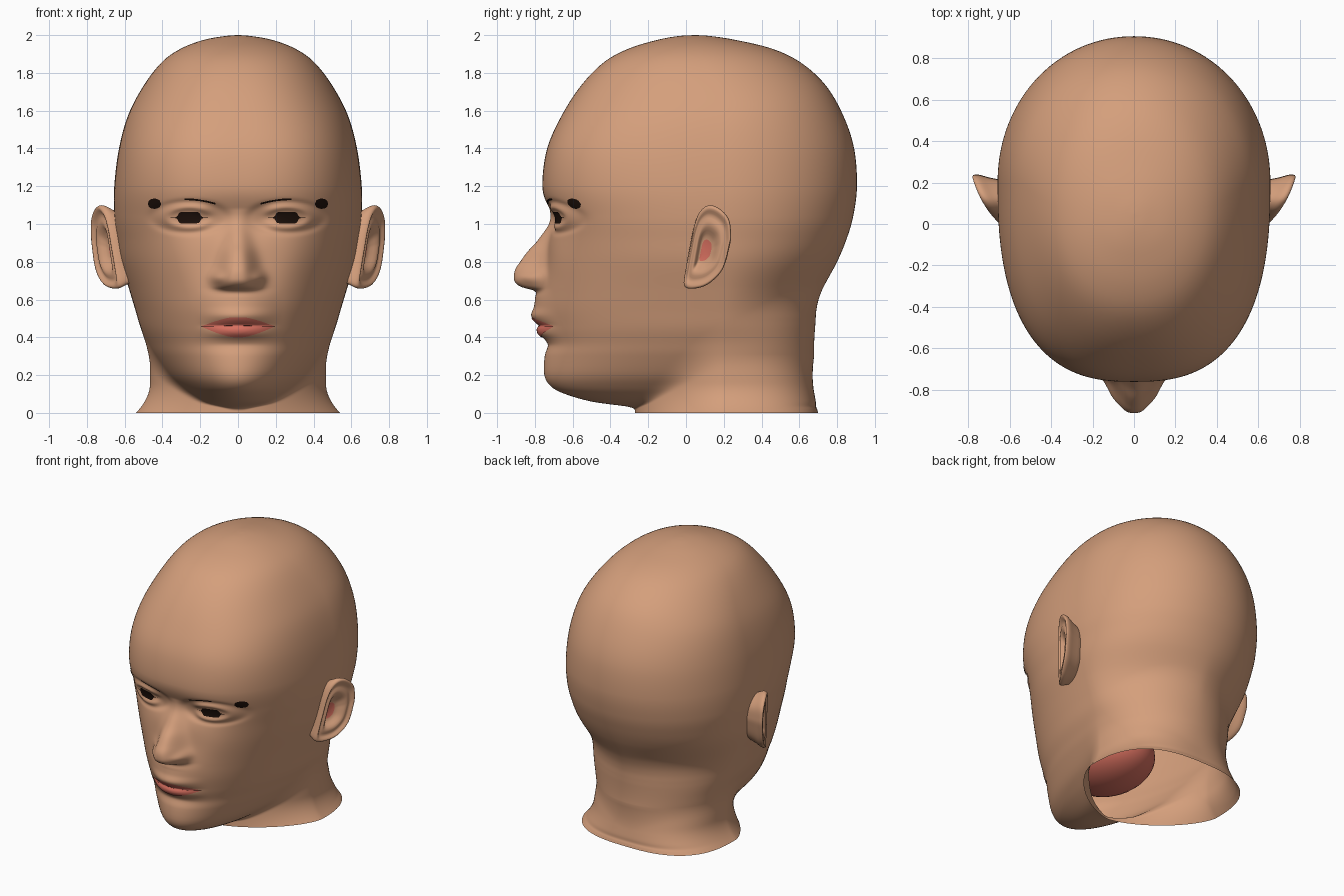
import bpy, bmesh
from math import sin, cos, pi, exp
from mathutils import Vector
from mathutils.bvhtree import BVHTree

if "Cube" in bpy.data.objects:
    bpy.data.objects.remove(bpy.data.objects["Cube"], do_unlink=True)


def material(name, rgb):
    mat = bpy.data.materials.new(name)
    mat.use_nodes = True
    mat.diffuse_color = (*rgb, 1)
    mat.node_tree.nodes["Principled BSDF"].inputs["Base Color"].default_value = (*rgb, 1)
    return mat


skin = material("skin", (0.66, 0.345, 0.2))
red = material("lip red", (0.68, 0.16, 0.115))
dark = material("eye dark", (0.012, 0.005, 0.003))


def spline(ts, vs, t):
    """Smooth curve through the values vs at the rising positions ts."""
    if t <= ts[0]:
        return vs[0]
    if t >= ts[-1]:
        return vs[-1]
    i = max(k for k in range(len(ts) - 1) if ts[k] <= t)

    def slope(k):
        a, b = max(k - 1, 0), min(k + 1, len(ts) - 1)
        return (vs[b] - vs[a]) / (ts[b] - ts[a])

    h = ts[i + 1] - ts[i]
    s = (t - ts[i]) / h
    keep = (1 + 2 * s) * (1 - s) ** 2
    return (keep * vs[i] + (1 - keep) * vs[i + 1]
            + h * s * (1 - s) * ((1 - s) * slope(i) - s * slope(i + 1)))


def bump(x, z, cx, cz, sx, sz):
    return exp(-((x - cx) / sx) ** 2 - ((z - cz) / sz) ** 2)


def link(name, bm, mats):
    mesh = bpy.data.meshes.new(name)
    bm.to_mesh(mesh)
    bm.free()
    for mat in mats:
        mesh.materials.append(mat)
    mesh.shade_smooth()
    obj = bpy.data.objects.new(name, mesh)
    bpy.context.collection.objects.link(obj)
    return obj


def bridge(bm, low, high, index=0):
    n = len(low)
    for i in range(n):
        j = (i + 1) % n
        bm.faces.new((low[i], low[j], high[j], high[i])).material_index = index


# Head sections: height, front, back, half width
SECTIONS = [
    (0, -.18, .7, .1), (.02, -.24, .695, .12), (.035, -.32, .69, .15),
    (.06, -.5, .69, .21), (.1, -.64, .685, .27), (.14, -.715, .68, .32),
    (.2, -.75, .675, .38), (.3, -.75, .67, .445), (.37, -.748, .67, .48),
    (.45, -.76, .675, .515), (.55, -.775, .685, .545), (.65, -.77, .72, .575),
    (.8, -.745, .8, .62), (.92, -.74, .85, .64), (1.04, -.745, .885, .655),
    (1.2, -.762, .905, .655), (1.4, -.735, .89, .63),
    (1.58, -.655, .83, .58), (1.74, -.55, .735, .495), (1.86, -.43, .6, .4),
    (1.93, -.3, .45, .3), (1.975, -.15, .26, .18), (1.995, -.04, .13, .07),
    (2, .045, .055, .005)]
INDEX = list(range(len(SECTIONS)))
COLUMNS = list(zip(*SECTIONS))

# Height of the nose ridge and of the lips above the face
NOSE_Z = [.6, .645, .665, .69, .72, .76, .8, .85, .9, .95, 1, 1.08]
NOSE_H = [0, .02, .1, .14, .153, .153, .133, .103, .065, .042, .022, 0]
LIPS_Z = [.36, .39, .42, .445, .463, .48, .5, .52, .56, .62, .66]
LIPS_H = [0, .012, .03, .028, .014, .03, .044, .048, .03, .02, 0]


def oval(a, front, back, s, c, power_front, power_back):
    """Distance from the axis to a two-part superellipse."""
    b, n = (front, power_front) if c > 0 else (back, power_back)
    return (abs(s / a) ** n + abs(c / b) ** n) ** (-1 / n)


def face_relief(x, z, nose, lips):
    x = abs(x)
    t = min(max((1 - z) / 0.28, 0), 1)
    d = nose * exp(-(x / (0.05 + 0.052 * t)) ** (2 + t))
    d += 0.035 * bump(x, z, 0.11, 0.715, 0.035, 0.035)           # nostril wing
    d += lips * max(1 - (x / 0.24) ** 2, 0) ** 2
    d -= 0.017 * bump(x, z, 0, 0.365, 0.2, 0.045)                # fold above the chin
    d -= 0.04 * bump(x, z, 0, 1.02, 0.34, 0.1)                   # hollow under the brow
    d -= 0.022 * bump(x, z, 0.14, 1.03, 0.05, 0.05)              # inner socket
    d += 0.012 * bump(x, z, 0.3, 0.8, 0.13, 0.12)                # cheek
    q = (((x - 0.26) / 0.12) ** 2 + ((z - 1.035) / 0.052) ** 2) ** 0.5
    return d + 0.01 * exp(-((q - 1) / 0.25) ** 2) - 0.007 * exp(-((q - 1.6) / 0.25) ** 2)


# Head and neck: rings of a jaw-and-skull oval merged with a neck oval
AROUND = 260
spread = [2 * k / AROUND - 1 for k in range(AROUND)]
angles = [pi * (0.55 * s + 0.45 * s ** 3) for s in spread]
bm = bmesh.new()
rings = []
for i in INDEX[:-1]:
    z0, z1 = COLUMNS[0][i], COLUMNS[0][i + 1]
    steps = max(4, round((z1 - z0) / (0.009 if 0.3 <= z0 < 1.2 else 0.025)))
    for k in range(steps + (i == INDEX[-2])):
        z, front, back, width = (spline(INDEX, col, i + k / steps) for col in COLUMNS)
        t = min(max((z - 1.6) / 0.4, 0), 1)
        axis = 0.2 - 0.15 * t * t * (3 - 2 * t)
        low = max(0, 1 - z / 0.3)
        neck = 0.465 + 0.075 * max(0, 1 - z / 0.16) ** 2
        power = 2 + 0.65 * exp(-((z - 1.35) / 0.5) ** 2)
        power_back = 2.05 - 0.35 * exp(-((z - 0.58) / 0.22) ** 2)
        nose, lips = spline(NOSE_Z, NOSE_H, z), spline(LIPS_Z, LIPS_H, z)
        ring = []
        for a in angles:
            s, c = sin(a), cos(a)
            r = oval(width, axis - front, back - axis - 0.1 * low, s, c, power, power_back)
            if z < 1:
                r2 = oval(neck, axis + 0.27, back - axis - 0.015 * (1 - low), s, c,
                          1.6 - 0.1 * low, 2.1 + 0.6 * low)
                r2 -= 0.6 * max(0, z - 0.5) ** 1.5
                blend = max(0.06 - abs(r - r2), 0)
                r = max(r, r2) + blend ** 2 / 0.24
            x, y = r * s, axis - r * c
            if c > 0 and 0.2 < z < 1.35:
                y -= face_relief(x, z, nose, lips)
            ring.append(bm.verts.new((x, y, z)))
        rings.append(ring)
for below, above in zip(rings, rings[1:]):
    bridge(bm, below, above)
bm.faces.new(rings[-1])
bmesh.ops.recalc_face_normals(bm, faces=bm.faces)
surface = BVHTree.FromBMesh(bm)
link("head", bm, [skin])


# Painted details: thin plates laid on the face
def plate(name, mat, x_mid, x_half, top, bottom, cols=32, rows=10, lift=0.004):
    bm = bmesh.new()
    grid = []
    for i in range(cols + 1):
        u = 0.998 * (2 * i / cols - 1)
        line = []
        for j in range(rows + 1):
            z = bottom(u) + (top(u) - bottom(u)) * j / rows
            hit, normal, _, _ = surface.ray_cast(Vector((x_mid + x_half * u, -2, z)), Vector((0, 1, 0)))
            if normal.y > 0:
                normal = -normal
            line.append(bm.verts.new(hit + normal * lift))
        grid.append(line)
    for a, b in zip(grid, grid[1:]):
        for j in range(rows):
            bm.faces.new((a[j], b[j], b[j + 1], a[j + 1]))
    link(name, bm, [mat])


plate("lips", red, 0, 0.19,
      lambda u: 0.46 + 0.052 * (1 - abs(u) ** 1.5) - 0.004 * exp(-(u / 0.15) ** 2),
      lambda u: 0.457 - 0.056 * (1 - abs(u) ** 1.6), cols=48, rows=16)
plate("mouth_line", dark, 0, 0.195, lambda u: 0.46 + 0.003 * (1 - u * u),
      lambda u: 0.457, cols=40, rows=1, lift=0.007)

# Ear outline (y, z) and section (scale, outward height), from canal to rim to back
OUTLINE = [(.24, .92), (.23, 1.02), (.18, 1.08), (.12, 1.1), (.07, 1.06), (.04, .98),
           (.02, .88), (.0, .77), (-.01, .67), (.06, .66), (.13, .69), (.2, .77), (.24, .92)]
EAR_SECTION = [(.08, -.046), (.27, -.042), (.38, -.034), (.52, .0), (.66, .004), (.78, -.012),
               (.88, .01), (.95, .016), (1, .002), (1, -.018), (.95, -.04), (.85, -.08), (.74, -.2)]


def ear(name, side, points=48):
    bm = bmesh.new()
    ey, ez = 0.1, 0.855
    stops = list(range(len(OUTLINE)))
    rim = [[spline(stops, col, 12 * k / points) for col in zip(*OUTLINE)] for k in range(points)]
    loops = []
    for scale, height in EAR_SECTION:
        loop = []
        for py, pz in rim:
            y, z = ey + (py - ey) * scale, ez + (pz - ez) * scale
            x = 0.647 + 0.66 * y - 0.7 * y * y + 0.04 * (z - ez)
            soft = min(1, 0.4 + max(y, 0) * 5) if height > 0 else 1
            loop.append(bm.verts.new((side * (x + height * soft), y, z)))
        loops.append(loop)
    bm.faces.new(loops[0]).material_index = 1
    for n, (inner, outer) in enumerate(zip(loops, loops[1:])):
        bridge(bm, inner, outer, 1 if n == 0 else 0)
    bm.faces.new(loops[-1])
    bmesh.ops.recalc_face_normals(bm, faces=bm.faces)
    link(name, bm, [skin, red]).modifiers.new("round", "SUBSURF").levels = 1


def eye_half(u):
    """Half height of the eye: a square middle with thin tapered corners."""
    return 0.004 * (1 - u * u) + 0.028 / (1 + (u / 0.58) ** 18)


for label, side in (("left", 1), ("right", -1)):
    def brow(u):
        return 1.127 + 0.012 * side * u - 0.006 * u * u

    plate(label + "_eye", dark, side * 0.257, 0.1,
          lambda u: 1.034 + eye_half(u), lambda u: 1.034 - eye_half(u), cols=40)
    plate(label + "_brow_line", dark, side * 0.2, 0.082,
          lambda u: brow(u) + 0.0045, lambda u: brow(u) - 0.0045, rows=2)
    plate(label + "_brow_end", dark, side * 0.44, 0.034,
          lambda u: 1.107 + 0.028 * (1 - u * u) ** 0.4, lambda u: 1.107 - 0.025 * (1 - u * u) ** 0.4, cols=12)
    ear(label + "_ear", side)

# Mouth cavity, seen through the open neck
bm = bmesh.new()
bmesh.ops.create_uvsphere(bm, u_segments=32, v_segments=20, radius=1)
bmesh.ops.scale(bm, verts=bm.verts, vec=(0.27, 0.34, 0.19))
bmesh.ops.translate(bm, verts=bm.verts, vec=(0, -0.25, 0.42))
link("mouth_cavity", bm, [red])
